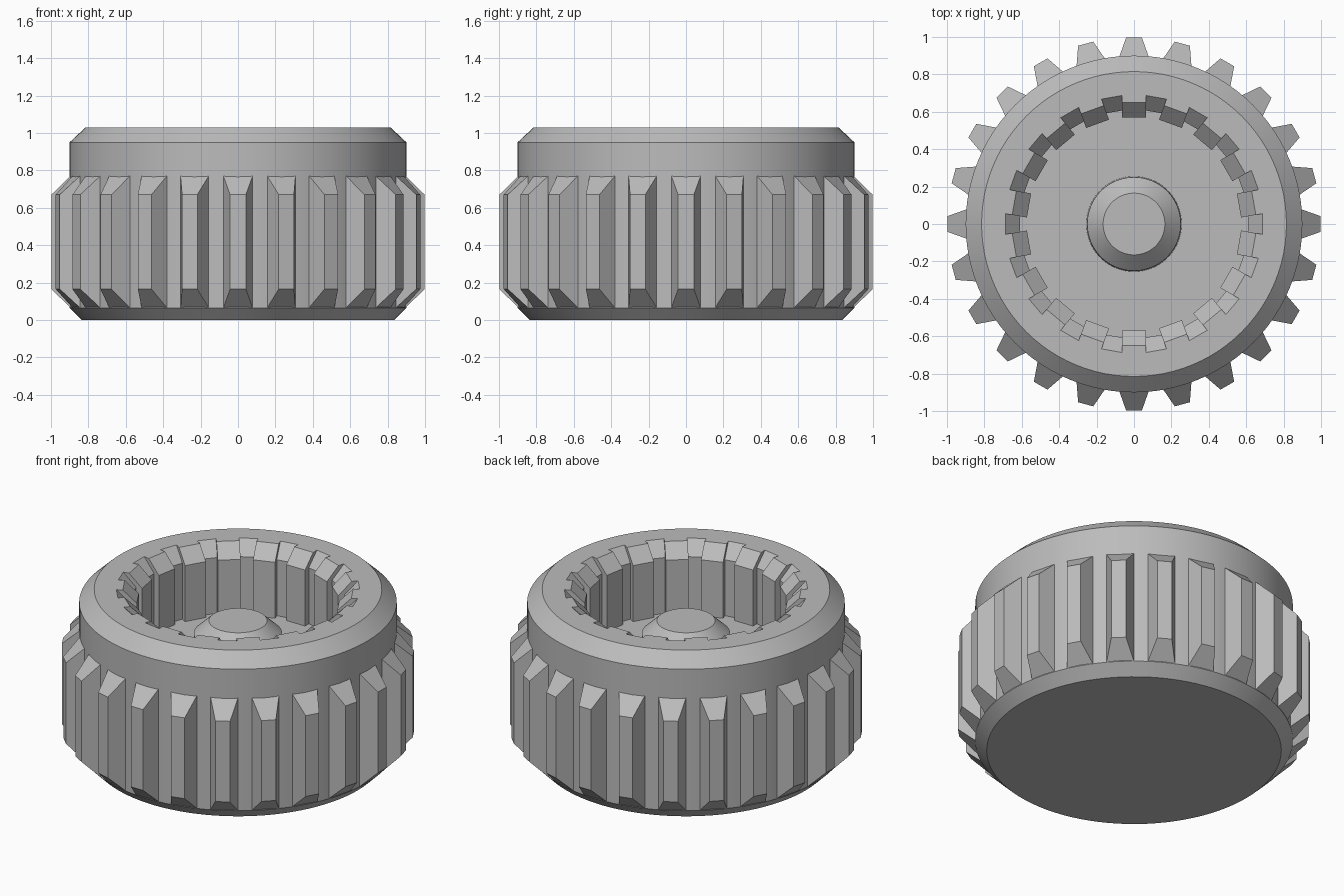
import bpy, bmesh
from math import sin, cos, tau
from mathutils import Matrix, Vector

cube = bpy.data.objects.get("Cube")
if cube:
    bpy.data.objects.remove(cube, do_unlink=True)

grey = bpy.data.materials.new("plain_grey")
grey.use_nodes = True
colour = (0.5, 0.5, 0.5, 1)
grey.diffuse_color = colour
grey.node_tree.nodes["Principled BSDF"].inputs["Base Color"].default_value = colour

OUTER_TEETH, INNER_TEETH, SEGMENTS = 24, 18, 96
TOP, FLOOR = 1.03, 0.6


def finish(name, bm, smooth=True):
    bmesh.ops.recalc_face_normals(bm, faces=bm.faces)
    mesh = bpy.data.meshes.new(name)
    bm.to_mesh(mesh)
    bm.free()
    mesh.materials.append(grey)
    obj = bpy.data.objects.new(name, mesh)
    bpy.context.collection.objects.link(obj)
    if smooth:
        bpy.ops.object.select_all(action='DESELECT')
        obj.select_set(True)
        bpy.context.view_layer.objects.active = obj
        bpy.ops.object.shade_smooth_by_angle(angle=0.4)
    return obj


def ring(bm, r, z):
    return [bm.verts.new((r * cos(tau * i / SEGMENTS), r * sin(tau * i / SEGMENTS), z))
            for i in range(SEGMENTS)]


def splined_ring(bm, tooth_r, slot_r, z):
    # Outline of the socket: straight sided teeth with slots between them
    w = 0.065
    slot_y = (slot_r ** 2 - w ** 2) ** 0.5
    verts = []
    for i in range(INNER_TEETH):
        turn = Matrix.Rotation(-tau * i / INNER_TEETH, 3, 'Z')
        for x, y in ((-w, slot_y), (-w, tooth_r), (w, tooth_r), (w, slot_y)):
            verts.append(bm.verts.new(turn @ Vector((x, y, z))))
    return verts


def skin(bm, loops):
    for a, b in zip(loops, loops[1:]):
        for i in range(len(a)):
            j = (i + 1) % len(a)
            bm.faces.new((a[i], a[j], b[j], b[i]))


def loop_edges(bm, loop):
    return [bm.edges.get((v, loop[(i + 1) % len(loop)])) for i, v in enumerate(loop)]


# Body: chamfered drum with a splined socket in the top
bm = bmesh.new()
outside = [ring(bm, r, z) for r, z in ((0.835, 0), (0.9, 0.065), (0.9, 0.95), (0.815, TOP))]
socket = [splined_ring(bm, t, s, z) for t, s, z in
          ((0.65, 0.69, TOP), (0.57, 0.61, 0.95), (0.57, 0.61, FLOOR))]
skin(bm, outside)
skin(bm, socket)
bm.faces.new(outside[0])
bm.faces.new(socket[-1])
rim = loop_edges(bm, outside[-1]) + loop_edges(bm, socket[0])
bmesh.ops.triangle_fill(bm, edges=rim, use_beauty=True, normal=(0, 0, 1))
finish("drum_body", bm)

# Central boss with a chamfered top
bm = bmesh.new()
boss = [ring(bm, r, z) for r, z in ((0.255, FLOOR - 0.02), (0.25, 0.755), (0.165, 0.835))]
skin(bm, boss)
bm.faces.new(boss[0])
bm.faces.new(boss[-1])
finish("centre_boss", bm)

# Outer grip teeth: tapered in plan, chamfered at both ends
bm = bmesh.new()
section = ((0.89, 0.08, 0.06, 0.775), (0.998, 0.042, 0.165, 0.67))
for i in range(OUTER_TEETH):
    turn = Matrix.Rotation(tau * i / OUTER_TEETH, 3, 'Z')
    frames = [[bm.verts.new(turn @ Vector((r, y, z)))
               for y, z in ((-w, low), (w, low), (w, high), (-w, high))]
              for r, w, low, high in section]
    skin(bm, frames)
    bm.faces.new(frames[0])
    bm.faces.new(frames[1])
finish("grip_teeth", bm, smooth=False)
